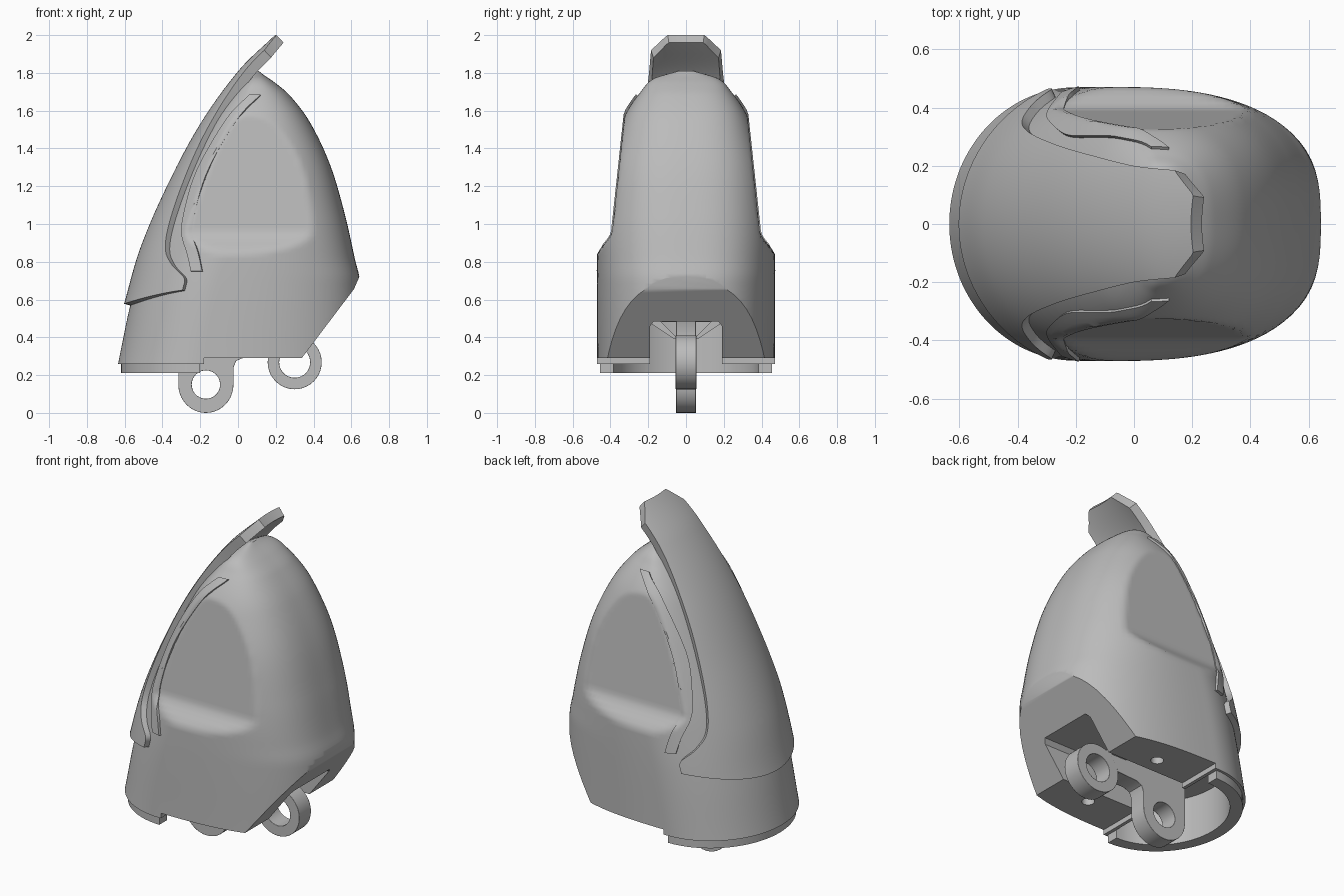
import bpy, bmesh, math
from mathutils import Vector, Matrix

if "Cube" in bpy.data.objects:
    bpy.data.objects.remove(bpy.data.objects["Cube"])

grey = bpy.data.materials.new("plain grey")
grey.use_nodes = True
grey.diffuse_color = (0.5, 0.5, 0.5, 1)
grey.node_tree.nodes["Principled BSDF"].inputs["Base Color"].default_value = (0.5, 0.5, 0.5, 1)


def spline(table, t):
    """Smooth interpolation through (key, value) pairs, held at both ends."""
    if t <= table[0][0]:
        return table[0][1]
    if t >= table[-1][0]:
        return table[-1][1]
    i = max(k for k in range(len(table) - 1) if table[k][0] <= t)

    def slope(k):
        a, b = table[max(k - 1, 0)], table[min(k + 1, len(table) - 1)]
        return (b[1] - a[1]) / (b[0] - a[0])
    (k0, v0), (k1, v1) = table[i], table[i + 1]
    h = k1 - k0
    s = (t - k0) / h
    return (v0 * (1 + 2 * s) * (1 - s) ** 2 + slope(i) * h * s * (1 - s) ** 2
            + v1 * s * s * (3 - 2 * s) + slope(i + 1) * h * s * s * (s - 1))


# Shell profiles by height: front, rear, widest station and half width
FRONT = [(.26, -.635), (.57, -.57), (.865, -.485), (1.18, -.35), (1.53, -.165), (1.7, -.04), (1.77, .03), (1.81, .09)]
REAR = [(.26, .655), (.7, .645), (.81, .62), (1.05, .566), (1.315, .487), (1.54, .38), (1.68, .275), (1.745, .2), (1.79, .135), (1.81, .11)]
MID = [(.26, -.2), (.65, -.12), (.87, -.06), (1.235, .0), (1.53, .03), (1.81, .1)]
WIDE = [(.26, .47), (.85, .47), (1.05, .455), (1.3, .415), (1.5, .355), (1.6, .31), (1.7, .24), (1.77, .17), (1.81, .04)]
FRONT_POWER, REAR_POWER = 2.0, 2.7


def section(z, d=0):
    m = spline(MID, z)
    return m, m - spline(FRONT, z) + d, spline(REAR, z) - m + d, spline(WIDE, z) + d


def ring_point(z, ang, d=0):
    m, af, ar, w = section(z, d)
    c, s = math.cos(ang), math.sin(ang)
    a, n = (ar, REAR_POWER) if c > 0 else (af, FRONT_POWER)
    r = (abs(c / a) ** n + abs(s / w) ** n) ** (-1 / n)
    return m + r * c, r * s


def side_y(x, z, d):
    m, af, ar, w = section(z, d)
    u, n = ((x - m) / ar, REAR_POWER) if x > m else ((m - x) / af, FRONT_POWER)
    return w * max(0, 1 - u ** n) ** (1 / n)


def recess_limit(z):
    s = min(1, max(0, (z - .82) / .15))
    flat = .39 - max(0, z - .97) * .108
    return .475 + (flat - .475) * s * s * (3 - 2 * s)


def activate(ob):
    bpy.ops.object.select_all(action='DESELECT')
    ob.select_set(True)
    bpy.context.view_layer.objects.active = ob


def smooth(ob):
    activate(ob)
    bpy.ops.object.shade_smooth_by_angle(angle=math.radians(35))


def finish(name, bm):
    mesh = bpy.data.meshes.new(name)
    bm.to_mesh(mesh)
    bm.free()
    ob = bpy.data.objects.new(name, mesh)
    bpy.context.collection.objects.link(ob)
    mesh.materials.append(grey)
    smooth(ob)
    return ob


def skin(rows, closed=False, flip=False):
    bm = bmesh.new()
    grid = [[bm.verts.new(p) for p in row] for row in rows]
    n = len(grid[0])
    for a, b in zip(grid, grid[1:]):
        for i in range(n if closed else n - 1):
            f = [a[i], a[(i + 1) % n], b[(i + 1) % n], b[i]]
            bm.faces.new(f[::-1] if flip else f)
    if closed:
        bm.faces.new(grid[0][::-1])
        bm.faces.new(grid[-1])
    return bm


def prism(outline, offset):
    bm = bmesh.new()
    face = bm.faces.new([bm.verts.new(p) for p in outline])
    out = bmesh.ops.extrude_face_region(bm, geom=[face])["geom"]
    bmesh.ops.translate(bm, vec=offset, verts=[v for v in out if isinstance(v, bmesh.types.BMVert)])
    bmesh.ops.recalc_face_normals(bm, faces=bm.faces)
    return bm


def box(x0, x1, y, z0, z1):
    return prism([(x0, -y, z0), (x1, -y, z0), (x1, y, z0), (x0, y, z0)], (0, 0, z1 - z0))


def cylinder(x, y, z, r, depth, upright=False):
    bm = bmesh.new()
    turn = Matrix() if upright else Matrix.Rotation(math.pi / 2, 4, 'X')
    bmesh.ops.create_cone(bm, cap_ends=True, segments=40, radius1=r, radius2=r, depth=depth,
                          matrix=Matrix.Translation((x, y, z)) @ turn)
    return bm


def combine(ob, bm, operation='DIFFERENCE'):
    tool = finish("cutter", bm)
    tool.hide_render = True
    mod = ob.modifiers.new("combine", 'BOOLEAN')
    mod.object, mod.operation, mod.solver = tool, operation, 'EXACT'
    activate(ob)
    bpy.ops.object.modifier_apply(modifier=mod.name)
    bpy.data.objects.remove(tool)


def thicken(ob, depth):
    mod = ob.modifiers.new("thickness", 'SOLIDIFY')
    mod.thickness, mod.offset = depth, -1
    activate(ob)
    bpy.ops.object.modifier_apply(modifier=mod.name)
    smooth(ob)


# Main shell with flattened side recesses and a slanted rear underside
rows = []
for j in range(91):
    z = .26 + 1.55 * math.sin(j / 90 * math.pi / 2)
    row = []
    for i in range(128):
        x, y = ring_point(z, i / 128 * math.tau)
        lim = recess_limit(z)
        row.append((x, max(-lim, min(lim, y)), z))
    rows.append(row)
bm = skin(rows, closed=True)
# A shallow cut first, then the main one, leaves a softened rim
for co, no in (((.64, 0, .715), (.41, 0, -.18)), ((.64, 0, .69), (.41, 0, -.31))):
    bmesh.ops.bisect_plane(bm, geom=bm.verts[:] + bm.edges[:] + bm.faces[:], plane_co=co,
                           plane_no=Vector(no).normalized(), clear_outer=True)
    bmesh.ops.holes_fill(bm, edges=[e for e in bm.edges if e.is_boundary], sides=0)
bmesh.ops.recalc_face_normals(bm, faces=bm.faces)
shell = finish("shell", bm)


def front_arc(d, z):
    return [(*ring_point(.26, math.pi * (.5 + k / 40), d), z) for k in range(41)]


# Hollow underside: raised rear floor, front cavity, centre slot, pin holes
combine(shell, box(-.18, 1, 1, 0, .29))
combine(shell, prism(front_arc(-.085, .1), (0, 0, .38)))
combine(shell, prism([(1, -.19, .1), (1, -.19, .46), (1, -.17, .485), (1, .17, .485),
                      (1, .19, .46), (1, .19, .1)], (-1.3, 0, 0)))
for side in (-1, 1):
    combine(shell, cylinder(.08, side * .29, .3, .035, .2, True))
smooth(shell)

# Lower collar under the front
finish("front_collar", prism(front_arc(-.015, .21) + front_arc(-.085, .21)[::-1], (0, 0, .1)))

# Front plate that follows the shell and stands free above it
PROFILE = [(.578, -.603), (.865, -.52), (1.18, -.386), (1.53, -.2), (1.82, .01), (2.0, .196)]
# centre height, edge height, edge x, edge half width (0 = take it from the shell)
KEYS = [(.578, .65, -.29, 0), (.66, .72, -.285, 0), (.73, .79, -.35, 0), (.82, .87, -.38, 0),
        (.96, 1.0, -.36, 0), (1.2, 1.235, -.28, 0), (1.53, 1.53, 0, .237),
        (1.72, 1.7, 0, .21), (1.84, 1.78, 0, .198), (2.0, 1.92, 0, .185)]
top = len(KEYS) - 1
centre_z = [(i, k[0]) for i, k in enumerate(KEYS)]
edge_z = [(i, k[1]) for i, k in enumerate(KEYS)]
edge_y = [(i, k[3] or side_y(k[2], k[1], .03)) for i, k in enumerate(KEYS)]


def plate_x(y, z):
    m, af, ar, w = section(min(z, 1.55), .03)
    v = min(1, abs(y) / w)
    return spline(PROFILE, z) + af * (1 - math.sqrt(1 - v * v))


rows = []
for j in range(6 * top + 1):
    p = j / 6
    zc, ze, ye = (spline(t, p) for t in (centre_z, edge_z, edge_y))
    chamfer = max(0, p - top + 1)
    row = []
    for i in range(41):
        t = math.sin((i / 20 - 1) * math.pi / 2)
        drop = t * t * (1 - chamfer) + max(0, abs(t) - .54) / .46 * chamfer
        z = zc + (ze - zc) * drop
        row.append((plate_x(ye * t, z), ye * t, z))
    rows.append(row)
thicken(finish("front_plate", skin(rows, flip=True)), .055)

# Raised trim strip along each side of the plate
TRIM = [(-.225, .75), (-.245, .84), (-.275, .945), (-.265, 1.05), (-.215, 1.235),
        (-.135, 1.4), (-.02, 1.58), (.085, 1.685)]
trim_x = [(i, p[0]) for i, p in enumerate(TRIM)]
trim_z = [(i, p[1]) for i, p in enumerate(TRIM)]
rows = []
for j in range(6 * len(TRIM) - 5):
    x, z = spline(trim_x, j / 6), spline(trim_z, j / 6)
    xs = [x - .025 + .06 * k / 4 for k in range(5)]
    rows.append([(q, -min(side_y(q, z, .014), recess_limit(z) + .006), z) for q in xs])
trim = finish("side_trim", skin(rows))
thicken(trim, .05)
mirror = trim.modifiers.new("both sides", 'MIRROR')
mirror.use_axis = (False, True, False)

# Hinge link: lug outline, bridging arm and rear eye
lug = [(-.17 + .146 * math.cos(a), -.052, .15 + .15 * math.sin(a))
       for a in (math.pi * (1 + k / 20) for k in range(21))]
lug += [(-.024, -.052, .24), (-.01, -.052, .275), (.025, -.052, .29), (.2, -.052, .3),
        (.26, -.052, .39), (.1, -.052, .49), (-.316, -.052, .49)]
link = finish("hinge_link", prism(lug, (0, .104, 0)))
combine(link, cylinder(.3, 0, .268, .143, .11), 'UNION')
for x, z, r in ((-.17, .15, .075), (.3, .268, .082)):
    combine(link, cylinder(x, 0, z, r, .4))
bevel = link.modifiers.new("soft edges", 'BEVEL')
bevel.width, bevel.segments, bevel.angle_limit = .008, 2, math.radians(50)
smooth(link)

# Sloped gussets beside the link
for side, name in ((-1, "right_gusset"), (1, "left_gusset")):
    finish(name, prism([(.1, side * .04, .39), (.1, side * .06, .39), (.1, side * .18, .47),
                        (.1, side * .18, .49), (.1, side * .14, .49)], (.1, 0, 0)))
